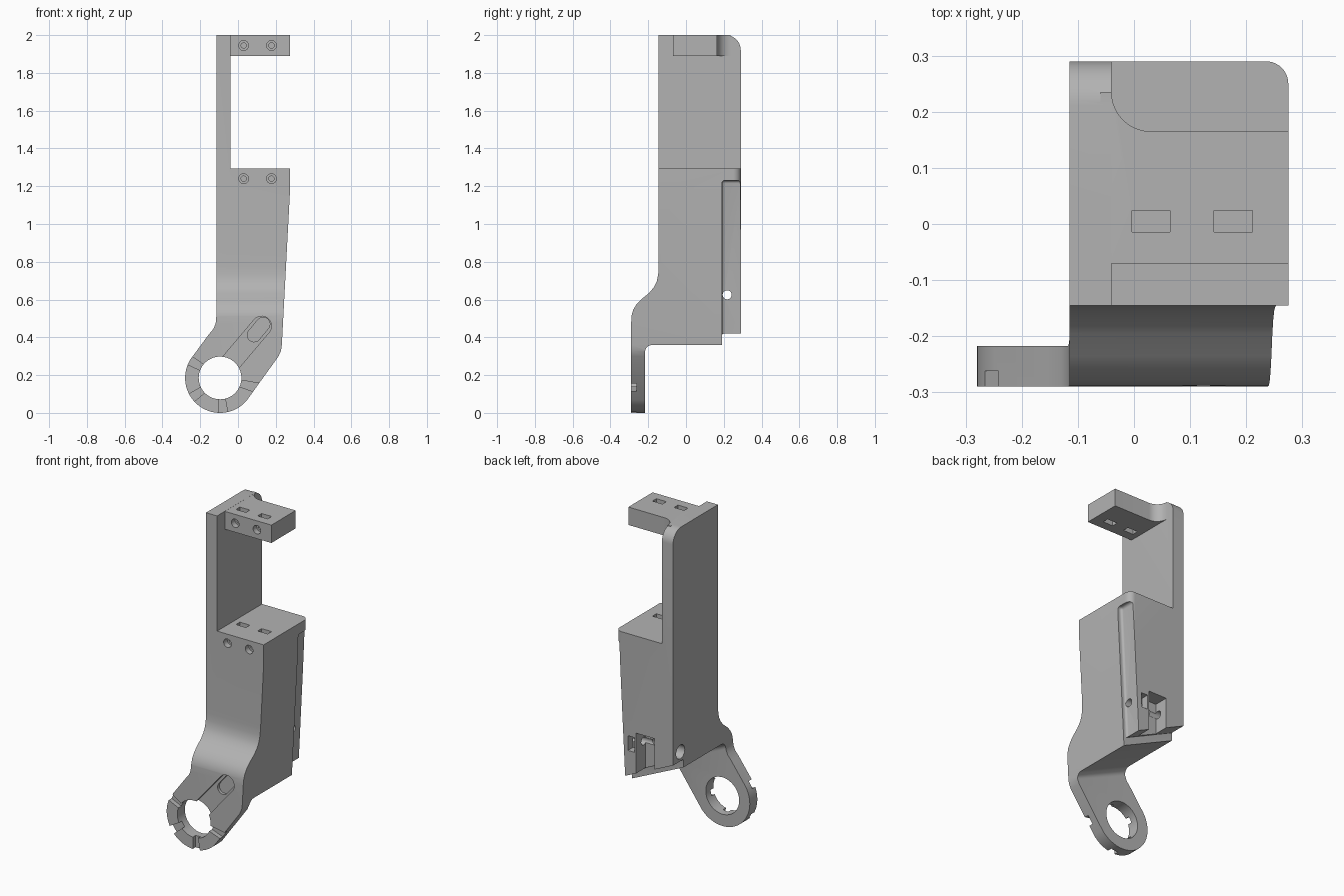
import bpy, bmesh
from math import sin, cos, radians, pi
from mathutils import Vector

cube = bpy.data.objects.get("Cube")
if cube:
    bpy.data.objects.remove(cube, do_unlink=True)

grey = bpy.data.materials.new("plain grey")
grey.use_nodes = True
grey.diffuse_color = (0.45, 0.45, 0.45, 1)
grey.node_tree.nodes["Principled BSDF"].inputs["Base Color"].default_value = (0.45, 0.45, 0.45, 1)


def arc(cx, cy, r, a, b, n=10):
    """Points on an arc from angle a to b in degrees."""
    steps = [radians(a + (b - a) * i / n) for i in range(n + 1)]
    return [(cx + r * cos(t), cy + r * sin(t)) for t in steps]


def capsule(p, q, r):
    """Rounded slot outline between two points."""
    d = Vector(q) - Vector(p)
    a = d.angle_signed(Vector((1, 0))) * 180 / pi
    return arc(*q, r, a - 90, a + 90) + arc(*p, r, a + 90, a + 270)


def prism(name, pts, axis, lo, hi, bevel=0):
    """Extrude an outline along an axis, optionally rounding all edges."""
    place = {"x": lambda u, v, w: (w, u, v),
             "y": lambda u, v, w: (u, w, v),
             "z": lambda u, v, w: (u, v, w)}[axis]
    bm = bmesh.new()
    face = bm.faces.new([bm.verts.new(place(u, v, lo)) for u, v in pts])
    out = bmesh.ops.extrude_face_region(bm, geom=[face])["geom"]
    move = Vector(place(0, 0, hi - lo))
    bmesh.ops.translate(bm, vec=move, verts=[g for g in out if isinstance(g, bmesh.types.BMVert)])
    bmesh.ops.recalc_face_normals(bm, faces=bm.faces)
    if bevel:
        bmesh.ops.bevel(bm, geom=bm.edges[:], offset=bevel, segments=5,
                        profile=0.5, affect="EDGES")
    mesh = bpy.data.meshes.new(name)
    bm.to_mesh(mesh)
    bm.free()
    mesh.materials.append(grey)
    ob = bpy.data.objects.new(name, mesh)
    bpy.context.collection.objects.link(ob)
    return ob


def combine(target, other, operation="DIFFERENCE"):
    """Apply a boolean and discard the helper."""
    mod = target.modifiers.new("cut", "BOOLEAN")
    mod.operation, mod.object, mod.solver = operation, other, "EXACT"
    bpy.context.view_layer.objects.active = target
    bpy.ops.object.modifier_apply(modifier=mod.name)
    bpy.data.objects.remove(other, do_unlink=True)


def rect(u0, u1, v0, v1):
    return [(u0, v0), (u1, v0), (u1, v1), (u0, v1)]


RING = (-0.095, 0.185)

# Front outline: upright wall, tapered body, slanted arm and ring
front = [(-0.115, 2), (-0.04, 2), (-0.04, 1.295), (0.275, 1.295), (0.275, 1.17),
         (0.232, 0.36), (0.228, 0.33), (0.215, 0.3)]
front += arc(*RING, 0.185, 320, 147, 40)
front += [(-0.155, 0.415), (-0.13, 0.445), (-0.118, 0.475), (-0.115, 0.51)]
bracket = prism("bracket_body", front, "y", -0.4, 0.4)

# Side outline: arm swells forward from the body
side = [(-0.145, 2), (-0.145, 0.78), (-0.147, 0.735), (-0.155, 0.695), (-0.17, 0.665),
        (-0.195, 0.635), (-0.235, 0.603), (-0.262, 0.575), (-0.28, 0.545),
        (-0.288, 0.515), (-0.29, 0.48)]
side += arc(-0.272, -0.002, 0.018, 180, 270, 2) + [(0.29, -0.02)]
side += arc(0.21, 1.92, 0.08, 0, 90)
combine(bracket, prism("side_shape", side, "x", -0.6, 0.6), "INTERSECT")

# Rounded rear corner
plan = [(-0.6, 0.5), (-0.6, -0.5), (0.275, -0.5)] + arc(0.235, 0.25, 0.04, 0, 90)
plan += [(0.2, 0.5)]
plan[-1] = (-0.6, 0.29)
combine(bracket, prism("plan_shape", plan[1:], "z", -0.1, 2.1), "INTERSECT")

# Sloping underside, stepped higher at the rear
for start, lift, soft in ((-0.217, 0, 0.035), (0.19, 0.05, 0.005)):
    under = [(-0.5, 0.696 + lift), (0.5, 0.236 + lift), (0.5, -0.2), (-0.5, -0.2)]
    combine(bracket, prism("underside_cut", under, "y", start, 0.6, soft))

# Recessed strip on the rear of the tapered side
strip = [(0.25, 1.23), (0.4, 1.23), (0.4, 0.3), (0.203, 0.3)]
combine(bracket, prism("strip_cut", strip, "y", 0.19, 0.5, 0.015))

# Top block with a fillet into the wall
block = [(-0.06, -0.07), (0.275, -0.07), (0.275, 0.165)]
block += arc(0.03, 0.235, 0.07, 270, 180) + [(-0.06, 0.235)]
combine(bracket, prism("top_block", block, "z", 1.89, 1.9995), "UNION")

# Nut slots and screw holes in both shelves
for x in (0.03, 0.177):
    for z, floor, top in ((1.945, 1.8, 2.1), (1.24, 1.19, 1.4)):
        nut = rect(x - 0.034, x + 0.034, -0.014, 0.024)
        combine(bracket, prism("nut_slot", nut, "z", floor, top))
        for r, depth in ((0.026, -0.035 if z > 1.5 else -0.11), (0.014, 0.06)):
            combine(bracket, prism("screw_hole", arc(x, z, r, 0, 345, 23), "y", -0.3, depth))

# Rear notch, slot and cross holes
combine(bracket, prism("rear_notch", rect(0.01, 0.134, 0.3, 0.7), "y", 0.2, 0.5))
combine(bracket, prism("rear_slot", rect(0.145, 0.19, 0.58, 0.67), "y", 0.24, 0.5))
combine(bracket, prism("notch_hole", arc(0.07, 0.63, 0.02, 0, 345, 23), "y", 0.1, 0.3))
combine(bracket, prism("cross_hole", arc(0.218, 0.625, 0.024, 0, 345, 23), "x", -0.3, 0.5))
combine(bracket, prism("wide_hole", arc(0.218, 0.625, 0.042, 0, 345, 23), "x", -0.3, -0.04))

# Ring opening, arm groove with deeper slot
combine(bracket, prism("ring_hole", arc(*RING, 0.113, 0, 354, 59), "y", -0.5, 0))
groove = capsule((-0.04, 0.265), (0.125, 0.46), 0.052)
combine(bracket, prism("arm_groove", groove, "y", -0.5, -0.268))
combine(bracket, prism("arm_slot", capsule((0.085, 0.412), (0.133, 0.47), 0.036), "y", -0.5, -0.25))

# Radial notches on the ring face
for angle in (150, 215, 275, 345):
    u = Vector((cos(radians(angle)), sin(radians(angle))))
    v = Vector((-u.y, u.x))
    c = Vector(RING)
    notch = [tuple(c + u * a + v * b) for a, b in
             ((0.08, -0.015), (0.25, -0.03), (0.25, 0.03), (0.08, 0.015))]
    combine(bracket, prism("ring_notch", notch, "y", -0.5, -0.262))

# Smooth shading with sharp edges kept
bpy.ops.object.select_all(action="DESELECT")
bracket.select_set(True)
bpy.context.view_layer.objects.active = bracket
bpy.ops.object.shade_smooth_by_angle(angle=radians(30))
